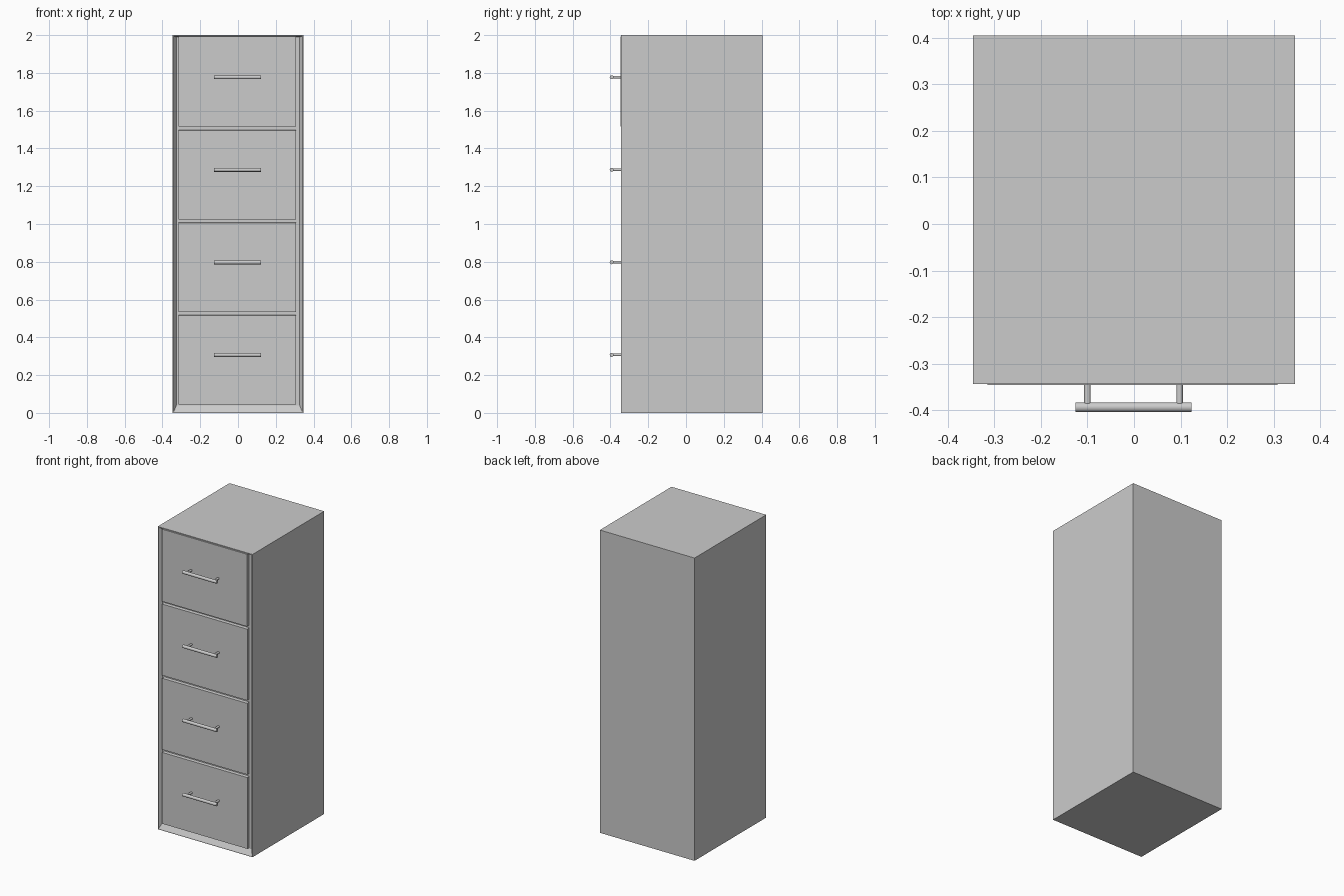
import bpy, bmesh, math
from mathutils import Matrix, Vector

if "Cube" in bpy.data.objects:
    bpy.data.objects.remove(bpy.data.objects["Cube"])

grey = bpy.data.materials.new("steel_grey")
grey.diffuse_color = (0.6, 0.6, 0.6, 1)
grey.use_nodes = True
grey.node_tree.nodes["Principled BSDF"].inputs["Base Color"].default_value = grey.diffuse_color

HALF_W, FRONT, BACK, HEIGHT = 0.346, -0.343, 0.405, 2.0


def finish(name, bm):
    bmesh.ops.recalc_face_normals(bm, faces=bm.faces)
    mesh = bpy.data.meshes.new(name)
    bm.to_mesh(mesh)
    bm.free()
    mesh.materials.append(grey)
    ob = bpy.data.objects.new(name, mesh)
    bpy.context.collection.objects.link(ob)
    return ob


def add_box(bm, lo, hi):
    lo, hi = Vector(lo), Vector(hi)
    m = Matrix.Translation((lo + hi) / 2) @ Matrix.Diagonal((*(hi - lo), 1))
    return bmesh.ops.create_cube(bm, size=1, matrix=m)["verts"]


def add_rod(bm, a, b, r):
    a, b = Vector(a), Vector(b)
    d = b - a
    m = Matrix.Translation((a + b) / 2) @ d.to_track_quat('Z', 'Y').to_matrix().to_4x4()
    bmesh.ops.create_cone(bm, cap_ends=True, segments=16, radius1=r, radius2=r,
                          depth=d.length, matrix=m)


# Cabinet shell: thin front rim, then a bevel sloping into a shallow recess
bm = bmesh.new()
add_box(bm, (-HALF_W, FRONT, 0), (HALF_W, BACK, HEIGHT))
bm.faces.ensure_lookup_table()
front = min(bm.faces, key=lambda f: f.calc_center_median().y)
bmesh.ops.inset_region(bm, faces=[front], thickness=0.008)
bmesh.ops.inset_region(bm, faces=[front], thickness=0.02, depth=-0.02)
for v in front.verts:
    v.co.z = 0.04 if v.co.z < 1 else 1.99
finish("cabinet_body", bm)

# Four drawers with bar handles
for i in range(4):
    z0 = 0.045 + 0.49 * i
    z1 = z0 + 0.475 if i < 3 else 1.992
    y = FRONT - (0.003 if i == 3 else 0)
    bm = bmesh.new()
    verts = add_box(bm, (-0.314, y, z0), (0.308, -0.31, z1))
    # Drawer top lip slopes back slightly
    for v in verts:
        if v.co.y < -0.33 and v.co.z > z1 - 0.01 and i < 3:
            v.co.z -= 0.004
    finish(f"drawer_{i + 1}", bm)

    zh = 0.307 + 0.49 * i
    bm = bmesh.new()
    add_rod(bm, (-0.126, -0.3935, zh), (0.123, -0.3935, zh), 0.0105)
    for x in (-0.1, 0.098):
        add_rod(bm, (x, -0.335, zh), (x, -0.39, zh), 0.007)
    ob = finish(f"handle_{i + 1}", bm)
    bpy.context.view_layer.objects.active = ob
    ob.select_set(True)
    bpy.ops.object.shade_smooth_by_angle(angle=math.radians(40))
    ob.select_set(False)
